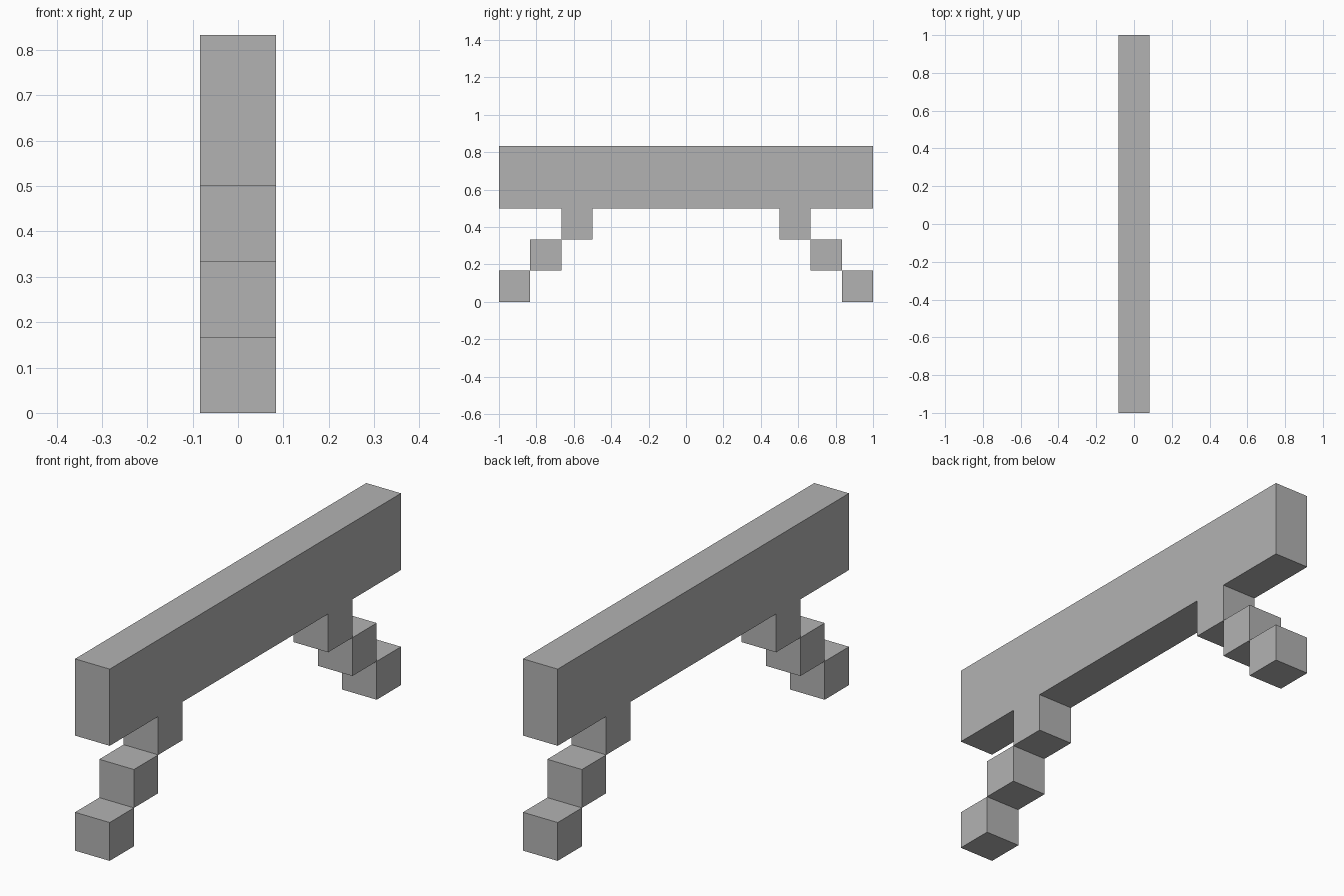
import bpy
import bmesh

if "Cube" in bpy.data.objects:
    bpy.data.objects.remove(bpy.data.objects["Cube"])

U = 1 / 6  # side of one block

grey = bpy.data.materials.new("grey")
grey.diffuse_color = (0.45, 0.45, 0.45, 1)
grey.use_nodes = True
grey.node_tree.nodes["Principled BSDF"].inputs["Base Color"].default_value = grey.diffuse_color


def extrude_profile(name, points):
    """Extrude a side outline, given in blocks as (y, z), one block wide along x."""
    bm = bmesh.new()
    face = bm.faces.new([bm.verts.new((-U / 2, y * U, z * U)) for y, z in points])
    moved = bmesh.ops.extrude_face_region(bm, geom=[face])["geom"]
    verts = [v for v in moved if isinstance(v, bmesh.types.BMVert)]
    bmesh.ops.translate(bm, verts=verts, vec=(U, 0, 0))
    bmesh.ops.recalc_face_normals(bm, faces=bm.faces)
    mesh = bpy.data.meshes.new(name)
    bm.to_mesh(mesh)
    bm.free()
    mesh.materials.append(grey)
    obj = bpy.data.objects.new(name, mesh)
    bpy.context.collection.objects.link(obj)
    return obj


# Beam with the two short posts beneath it
half = [(3, 3), (3, 2), (4, 2), (4, 3), (6, 3), (6, 5)]
extrude_profile("beam", half + [(-y, z) for y, z in reversed(half)])

# Stepped feet: two blocks per end, touching edge to edge
for side, end in ((-1, "front"), (1, "back")):
    for y, z, part in ((4.5, 1, "upper"), (5.5, 0, "lower")):
        c = side * y
        extrude_profile(f"{end}_{part}_foot_block",
                        [(c - .5, z), (c + .5, z), (c + .5, z + 1), (c - .5, z + 1)])
